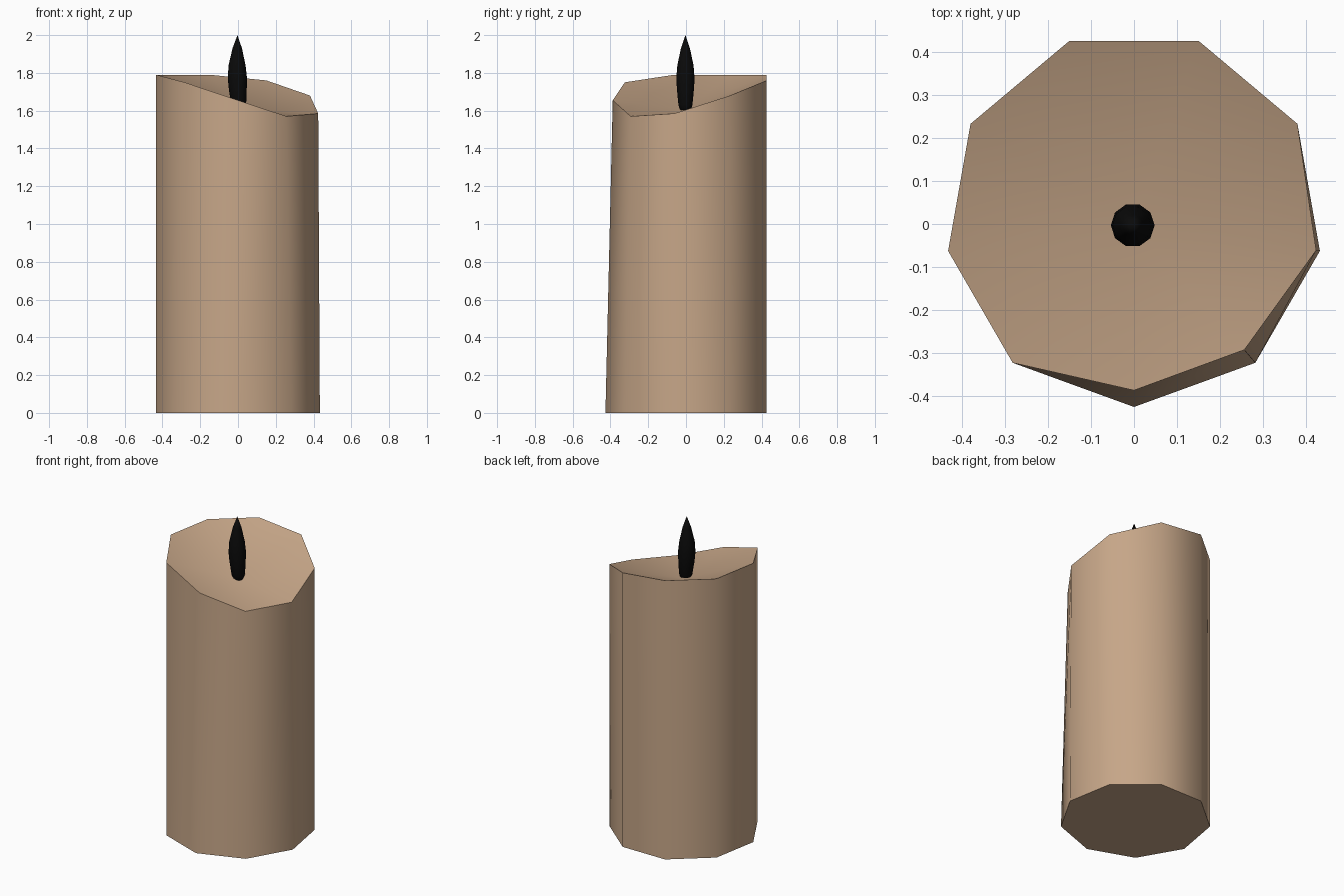
import bpy, bmesh, math

if "Cube" in bpy.data.objects:
    bpy.data.objects.remove(bpy.data.objects["Cube"])

def material(name, col):
    m = bpy.data.materials.new(name)
    m.diffuse_color = (*col, 1)
    m.use_nodes = True
    m.node_tree.nodes["Principled BSDF"].inputs["Base Color"].default_value = m.diffuse_color
    return m

def finish(bm, name, mat):
    bmesh.ops.recalc_face_normals(bm, faces=bm.faces)
    me = bpy.data.meshes.new(name)
    bm.to_mesh(me)
    bm.free()
    me.materials.append(mat)
    ob = bpy.data.objects.new(name, me)
    bpy.context.collection.objects.link(ob)
    bpy.ops.object.select_all(action='DESELECT')
    ob.select_set(True)
    bpy.context.view_layer.objects.active = ob
    bpy.ops.object.shade_smooth_by_angle(angle=math.radians(60))
    return ob

wax = material("tan wax", (0.565, 0.381, 0.246))
black = material("black wick", (0.003, 0.003, 0.003))

# Candle body: nine-sided column with a slanted, partly melted rim
N, R, CY = 9, 0.44, 0.0135
rim_z = [1.655, 1.57, 1.585, 1.68, 1.76, 1.79, 1.79, 1.79, 1.75]
rim_scale = {0: 0.912, 1: 0.91, 2: 0.98}     # melted front corner leans inward
bm = bmesh.new()
bottom, top = [], []
for i in range(N):
    a = -math.pi / 2 + i * 2 * math.pi / N
    x, y = R * math.cos(a), R * math.sin(a)
    s = rim_scale.get(i, 1)
    bottom.append(bm.verts.new((x, y + CY, 0)))
    top.append(bm.verts.new((x * s, y * s + CY, rim_z[i])))
centre = bm.verts.new((0, 0, 1.605))         # dip around the wick
for i in range(N):
    j = (i + 1) % N
    bm.faces.new((bottom[i], bottom[j], top[j], top[i]))
    bm.faces.new((top[i], top[j], centre))
bm.faces.new(bottom[::-1])
finish(bm, "candle_body", wax)

# Wick and flame: slim teardrop, (radius, x offset, height)
profile = [(0.026, 0.004, 1.595), (0.039, 0.004, 1.63), (0.047, -0.001, 1.71),
           (0.051, -0.003, 1.77), (0.045, -0.005, 1.84), (0.025, -0.004, 1.93)]
M = 10
bm = bmesh.new()
rings = []
for r, ox, z in profile:
    rings.append([bm.verts.new((ox + r * math.cos(2 * math.pi * k / M),
                                -0.003 + r * math.sin(2 * math.pi * k / M), z))
                  for k in range(M)])
base = bm.verts.new((0.004, -0.003, 1.58))
tip = bm.verts.new((-0.003, -0.003, 2.0))
for k in range(M):
    n = (k + 1) % M
    bm.faces.new((base, rings[0][n], rings[0][k]))
    bm.faces.new((rings[-1][k], rings[-1][n], tip))
    for a, b in zip(rings, rings[1:]):
        bm.faces.new((a[k], a[n], b[n], b[k]))
finish(bm, "wick_flame", black)
